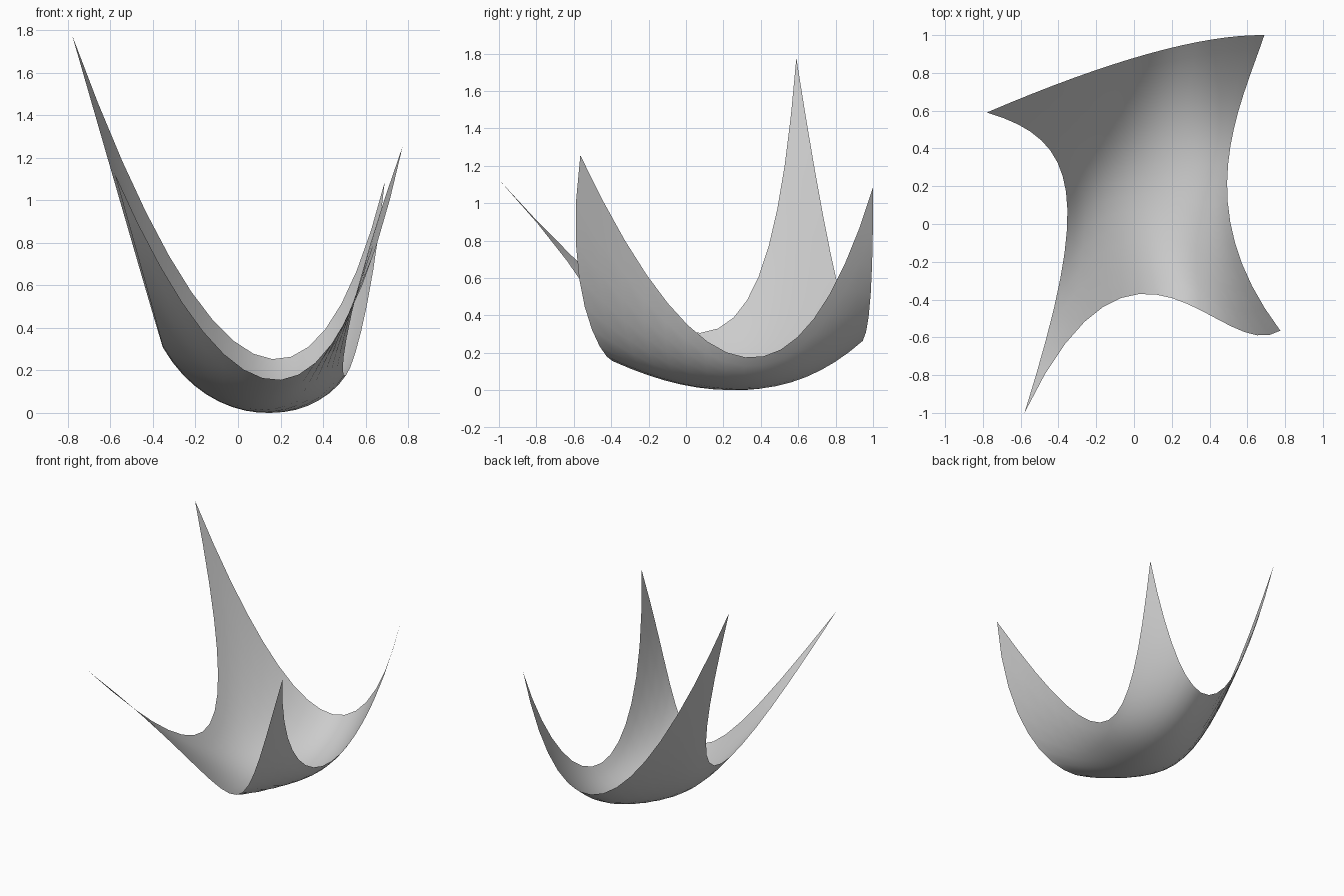
import bpy
from mathutils import Vector

if "Cube" in bpy.data.objects:
    bpy.data.objects.remove(bpy.data.objects["Cube"])

# Control net of a bicubic patch: rows run back to front, columns left to right
NET = [
    [(-.78, .59, 1.78), (-.133, .867, .013), (.357, 1.004, -.217), (.69, 1.0, 1.09)],
    [(-.287, .448, .068), (-.17, .51, -.05), (.31, .57, -.05), (.56, .611, -.18)],
    [(-.22, .145, -.148), (-.17, .14, -.05), (.31, .10, -.05), (.28, .089, -.123)],
    [(-.58, -1.0, 1.13), (.011, .235, -.206), (.462, -.76, -.164), (.775, -.565, 1.26)],
]
N = 16


def bezier(points, t):
    weights = ((1 - t) ** 3, 3 * t * (1 - t) ** 2, 3 * t * t * (1 - t), t ** 3)
    return sum((Vector(p) * w for p, w in zip(points, weights)), Vector())


# Evaluate the patch on a regular grid
verts = []
for j in range(N + 1):
    column = [bezier([row[k] for row in NET], j / N) for k in range(4)]
    verts += [bezier(column, i / N) for i in range(N + 1)]

faces = []
for j in range(N):
    for i in range(N):
        a = j * (N + 1) + i
        faces.append((a, a + N + 1, a + N + 2, a + 1))

# Curved four-pointed sheet
mesh = bpy.data.meshes.new("curved_sheet")
mesh.from_pydata(verts, [], faces)
mesh.shade_smooth()
sheet = bpy.data.objects.new("curved_sheet", mesh)
bpy.context.collection.objects.link(sheet)

# Rest the lowest point on the ground
sheet.location.z = -min(v.z for v in verts)
